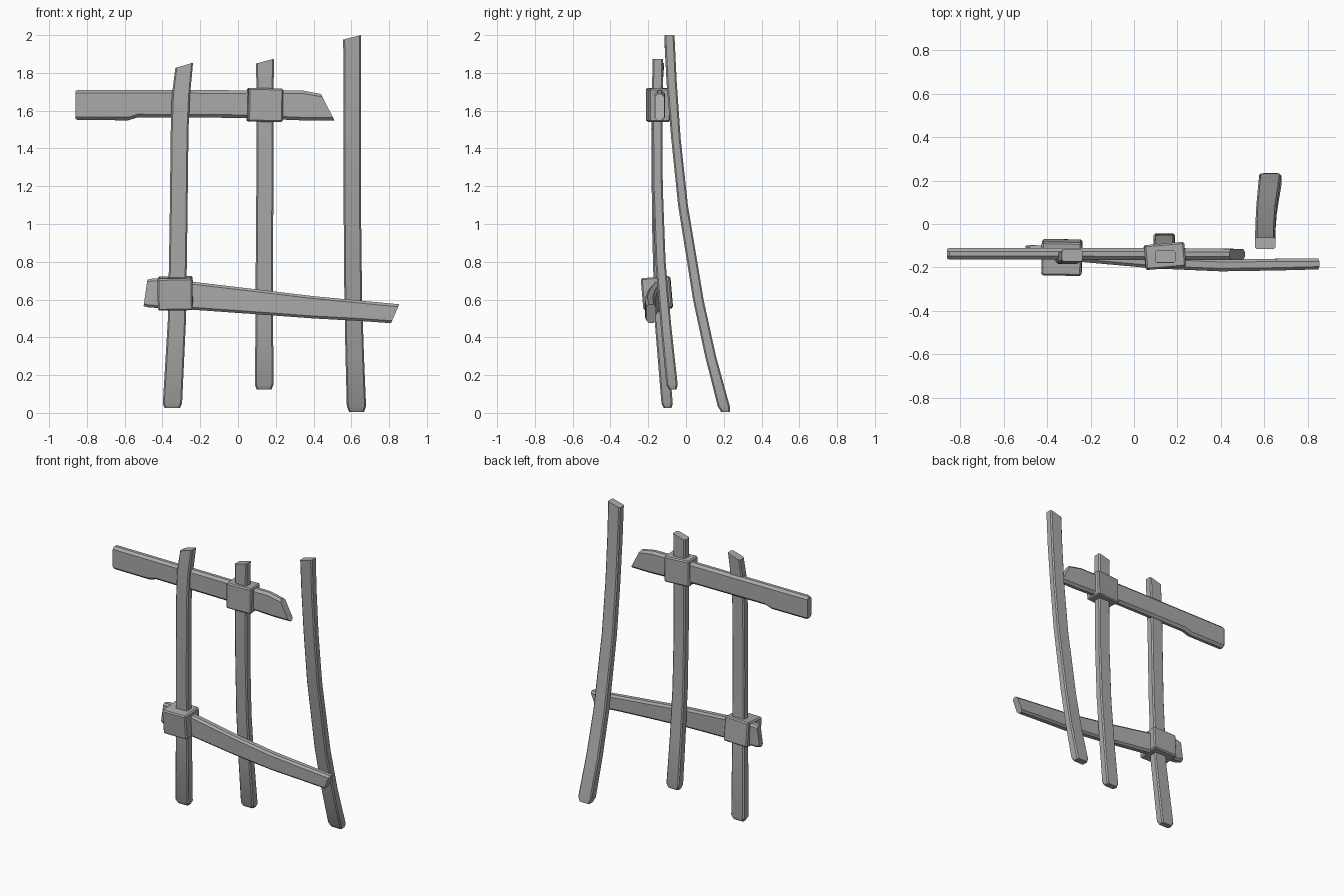
import bpy, bmesh, math
from mathutils import Euler, Vector

cube = bpy.data.objects.get("Cube")
if cube:
    bpy.data.objects.remove(cube, do_unlink=True)

wood = bpy.data.materials.new("weathered grey wood")
wood.use_nodes = True
grey = (0.4, 0.4, 0.4, 1)
wood.diffuse_color = grey
wood.node_tree.nodes["Principled BSDF"].inputs["Base Color"].default_value = grey


def finish(name, bm, angle):
    """Turn a bmesh into a shaded object with the wood material."""
    bmesh.ops.recalc_face_normals(bm, faces=bm.faces)
    mesh = bpy.data.meshes.new(name)
    bm.to_mesh(mesh)
    bm.free()
    mesh.materials.append(wood)
    obj = bpy.data.objects.new(name, mesh)
    bpy.context.collection.objects.link(obj)
    bpy.ops.object.select_all(action="DESELECT")
    obj.select_set(True)
    bpy.context.view_layer.objects.active = obj
    bpy.ops.object.shade_smooth_by_angle(angle=math.radians(angle))
    return obj


def plank(name, sections, upright, chamfer):
    """Loft chamfered rectangles. Each section is
    (along, across, depth, half width, half thickness, end slant)."""
    bm = bmesh.new()
    rings = []
    for along, across, depth, w, d, slant in sections:
        c = min(chamfer, w * 0.5, d * 0.6)
        corners = [(w, c - d), (w, d - c), (w - c, d), (c - w, d),
                   (-w, d - c), (-w, c - d), (c - w, -d), (w - c, -d)]
        ring = []
        for u, v in corners:
            t = along + slant * u / w
            if upright:
                point = (across + u, depth + v, t)
            else:
                point = (t, depth + v, across + u)
            ring.append(bm.verts.new(point))
        rings.append(ring)
    for low, high in zip(rings, rings[1:]):
        for i in range(len(low)):
            j = (i + 1) % len(low)
            bm.faces.new((low[i], low[j], high[j], high[i]))
    bm.faces.new(rings[0])
    bm.faces.new(rings[-1])
    return finish(name, bm, 25)


def binding(name, centre, size, tilt):
    """Slightly crooked block wrapped around a joint."""
    bm = bmesh.new()
    bmesh.ops.create_cube(bm, size=1)
    bmesh.ops.scale(bm, vec=size, verts=bm.verts)
    bmesh.ops.bevel(bm, geom=bm.edges[:], offset=0.008, segments=1, affect="EDGES")
    turn = Euler([math.radians(a) for a in tilt]).to_matrix()
    bmesh.ops.rotate(bm, cent=(0, 0, 0), matrix=turn, verts=bm.verts)
    bmesh.ops.translate(bm, vec=Vector(centre), verts=bm.verts)
    return finish(name, bm, 20)


# Upright posts, bent along their height
plank("left_post", [
    (0.025, -0.348, -0.097, 0.04, 0.02, 0),
    (0.05, -0.347, -0.1, 0.051, 0.03, 0),
    (0.5, -0.323, -0.138, 0.048, 0.029, 0),
    (1.0, -0.315, -0.153, 0.047, 0.027, 0),
    (1.5, -0.309, -0.157, 0.047, 0.027, 0),
    (1.68, -0.302, -0.155, 0.048, 0.028, 0),
    (1.84, -0.285, -0.145, 0.047, 0.028, 0.014),
], True, 0.008)

plank("middle_post", [
    (0.125, 0.138, -0.07, 0.04, 0.02, 0),
    (0.15, 0.139, -0.074, 0.049, 0.03, 0),
    (0.45, 0.139, -0.105, 0.047, 0.028, 0),
    (0.8, 0.14, -0.135, 0.046, 0.027, 0),
    (1.2, 0.142, -0.15, 0.045, 0.027, 0),
    (1.6, 0.143, -0.152, 0.045, 0.028, 0),
    (1.862, 0.143, -0.15, 0.047, 0.028, 0.012),
], True, 0.008)

plank("right_post", [
    (0.005, 0.628, 0.21, 0.04, 0.024, 0),
    (0.035, 0.627, 0.2, 0.051, 0.032, 0),
    (0.3, 0.618, 0.13, 0.049, 0.029, 0),
    (0.6, 0.61, 0.065, 0.047, 0.028, 0),
    (1.1, 0.605, -0.016, 0.046, 0.026, 0),
    (1.45, 0.604, -0.053, 0.046, 0.025, 0),
    (1.75, 0.604, -0.076, 0.046, 0.027, 0),
    (1.988, 0.604, -0.088, 0.047, 0.027, 0.012),
], True, 0.008)

# Cross rails: the upper one is straight, the lower one sags forward
plank("upper_rail", [
    (-0.86, 1.63, -0.137, 0.073, 0.022, 0),
    (-0.85, 1.63, -0.137, 0.08, 0.027, 0),
    (-0.58, 1.629, -0.137, 0.08, 0.027, 0),
    (-0.53, 1.637, -0.137, 0.072, 0.027, 0),
    (0.0, 1.635, -0.138, 0.073, 0.027, 0),
    (0.36, 1.627, -0.139, 0.08, 0.027, -0.02),
    (0.475, 1.618, -0.14, 0.07, 0.025, -0.036),
], False, 0.017)

plank("lower_rail", [
    (-0.49, 0.635, -0.12, 0.07, 0.02, 0.01),
    (-0.46, 0.635, -0.125, 0.077, 0.028, 0.01),
    (-0.24, 0.62, -0.147, 0.074, 0.028, 0),
    (0.1, 0.588, -0.177, 0.066, 0.028, 0),
    (0.4, 0.559, -0.19, 0.059, 0.028, 0),
    (0.65, 0.54, -0.187, 0.053, 0.027, 0.01),
    (0.832, 0.525, -0.184, 0.05, 0.025, 0.022),
], False, 0.013)

# Joint blocks
binding("upper_joint_block", (0.142, -0.147, 1.63), (0.185, 0.115, 0.178), (0, 1, 5))
binding("lower_joint_block", (-0.332, -0.154, 0.633), (0.185, 0.155, 0.17), (5, -1, -1))
